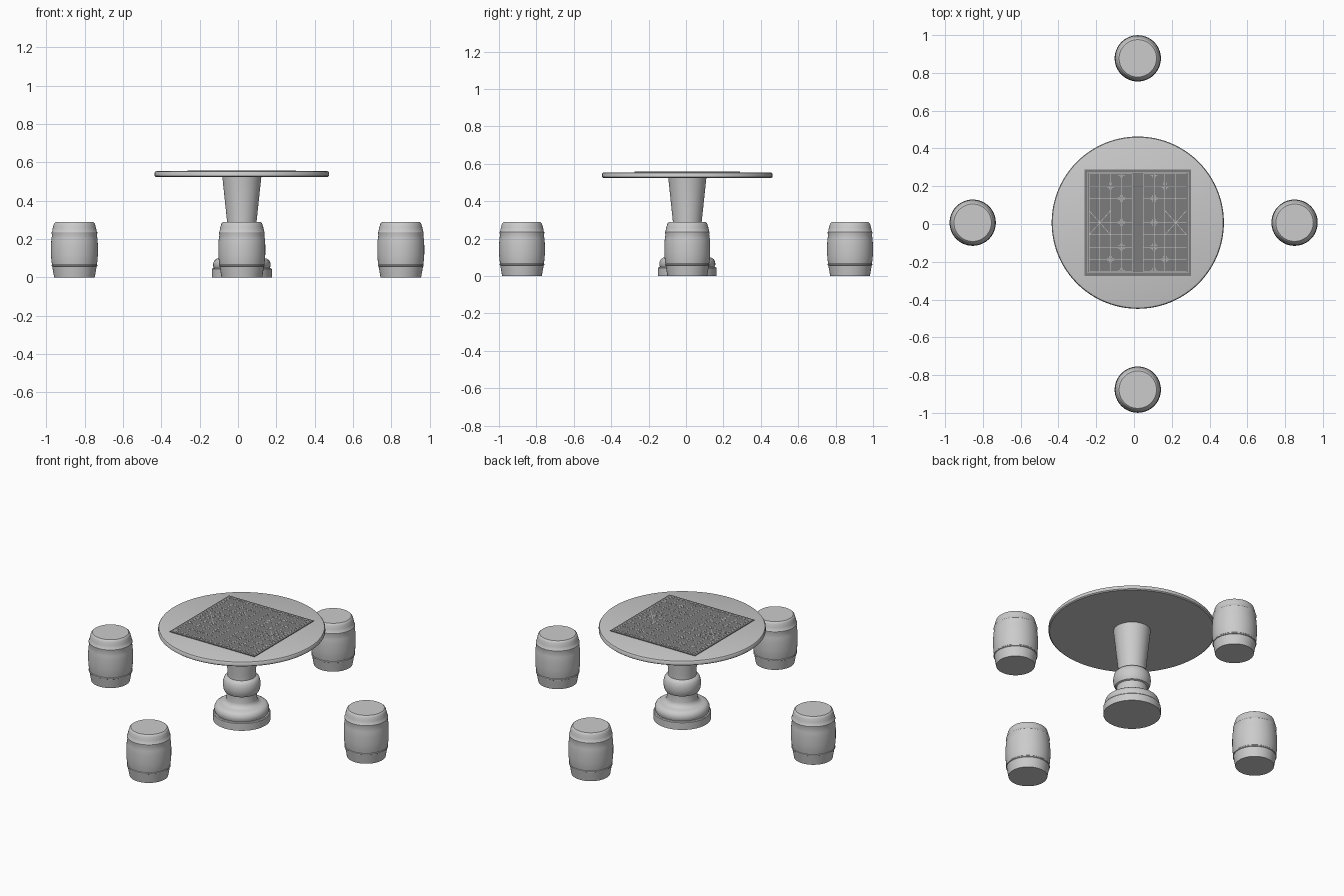
import bpy, bmesh, math
from mathutils import Matrix, Vector

if "Cube" in bpy.data.objects:
    bpy.data.objects.remove(bpy.data.objects["Cube"])

CX, CY = 0.02, 0.007          # table centre


def finish(bm, name, smooth=True, mat=None):
    bmesh.ops.recalc_face_normals(bm, faces=bm.faces)
    me = bpy.data.meshes.new(name)
    bm.to_mesh(me)
    bm.free()
    ob = bpy.data.objects.new(name, me)
    bpy.context.collection.objects.link(ob)
    if mat:
        me.materials.append(mat)
    if smooth:
        bpy.ops.object.select_all(action='DESELECT')
        ob.select_set(True)
        bpy.context.view_layer.objects.active = ob
        bpy.ops.object.shade_smooth_by_angle(angle=math.radians(35))
    return ob


def lathe(name, profile, loc, steps=64):
    """Spin an (r, z) profile around the z axis."""
    bm = bmesh.new()
    vs = [bm.verts.new((r, 0, z)) for r, z in profile]
    es = [bm.edges.new(p) for p in zip(vs, vs[1:])]
    bmesh.ops.spin(bm, geom=vs + es, cent=(0, 0, 0), axis=(0, 0, 1),
                   angle=2 * math.pi, steps=steps)
    bmesh.ops.remove_doubles(bm, verts=bm.verts, dist=1e-5)
    ob = finish(bm, name)
    ob.location = loc
    return ob


def add_box(bm, centre, size, angle=0):
    m = (Matrix.Translation(centre) @ Matrix.Rotation(angle, 4, 'Z')
         @ Matrix.Diagonal((*size, 1)))
    bmesh.ops.create_cube(bm, size=1, matrix=m)


# Round table top with eased edges
lathe("table_top", [(0, .525), (.45, .525), (.456, .530), (.456, .546),
                    (.452, .552), (.443, .555), (0, .555)], (CX, CY, 0), 96)

# Turned pedestal: plinth, rounded step, neck, bulging collar, flared column
lathe("pedestal", [(0, 0), (.157, 0), (.157, .043), (.153, .047), (.146, .048),
                   (.150, .060), (.149, .075), (.142, .090), (.130, .098),
                   (.112, .101), (.098, .106), (.088, .117), (.084, .130),
                   (.084, .168), (.093, .172), (.100, .188), (.103, .208),
                   (.102, .228), (.097, .248), (.088, .260), (.077, .264),
                   (.077, .290), (.102, .527), (0, .527)], (CX, CY, 0))

# Barrel stools with a thin raised band near each end
half = [(0, 0), (.106, 0), (.116, .057), (.1195, .059), (.1195, .064),
        (.117, .067), (.1205, .090), (.1225, .120)]
stool = half + [(.1225, .168), (.1205, .198), (.117, .221), (.1195, .230),
                (.1195, .236), (.1165, .239), (.113, .258), (.108, .276),
                (.105, .283), (.099, .288), (0, .288)]
for side, loc in {"left": (-.854, CY, 0), "right": (.850, CY, 0),
                  "front": (CX, -.877, 0), "back": (CX, .877, 0)}.items():
    lathe("stool_" + side, stool, loc)

# Inlaid game board slab
dark = bpy.data.materials.new("dark_stone")
dark.diffuse_color = (.2, .2, .2, 1)
dark.use_nodes = True
dark.node_tree.nodes["Principled BSDF"].inputs["Base Color"].default_value = dark.diffuse_color
bm = bmesh.new()
add_box(bm, (CX, CY, .555), (.565, .565, .007))
finish(bm, "game_board", False, dark)

# Board lines: nine files, five ranks on each side of the river
bm = bmesh.new()
Z, W, T = .5585, .0025, .0012
L, GAP = .258, .029            # half grid size, half river width
rank, file = (L - GAP) / 4, L / 4


def line(a, b):
    a, b = Vector((*a, 0)), Vector((*b, 0))
    d = b - a
    mid = (a + b) / 2 + Vector((CX, CY, Z))
    add_box(bm, mid, (d.length + W, W, T), math.atan2(d.y, d.x))


for s in (-1, 1):
    for i in range(5):
        x = s * (GAP + i * rank)
        line((x, -L), (x, L))
    for j in range(-4, 5):
        line((s * GAP, j * file), (s * L, j * file))
    # Palace diagonals
    for k in (-1, 1):
        line((s * L, k * file), (s * (L - 2 * rank), -k * file))
    # Corner ticks around the starting points
    points = [(2, 3), (2, -3)] + [(1, j) for j in (-4, -2, 0, 2, 4)]
    for i, j in points:
        px, py = s * (GAP + i * rank), j * file
        for u in (-1, 1):
            for v in (-1, 1):
                if abs(py + v * .01) > L:
                    continue
                x, y = px + u * .006, py + v * .006
                line((x, y), (x + u * .011, y))
                line((x, y), (x, y + v * .011))
# Outer border of the grid
for s in (-1, 1):
    for a, b in (((-.266, s * .266), (.266, s * .266)),
                 ((s * .266, -.266), (s * .266, .266))):
        line(a, b)
finish(bm, "board_lines", False)
